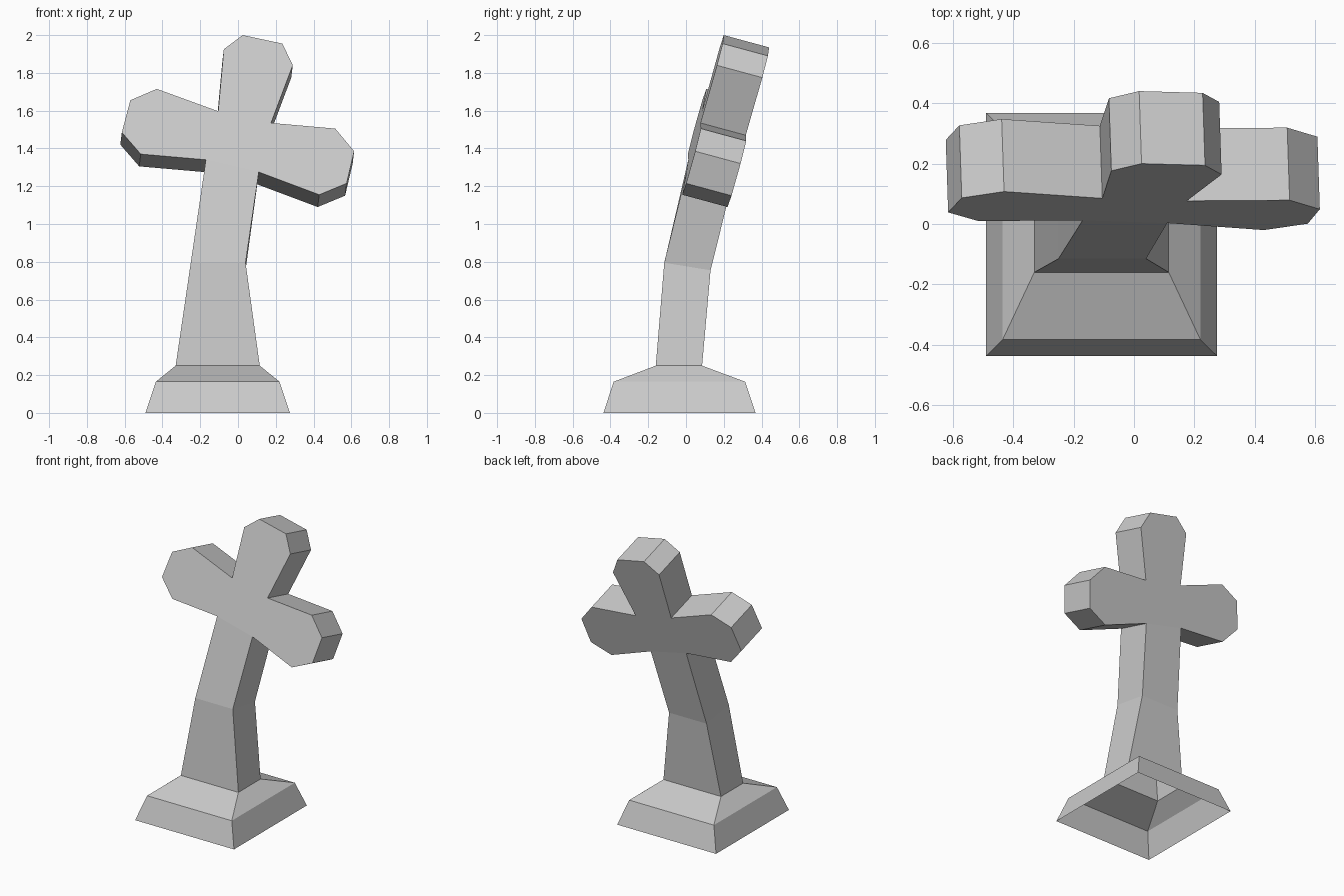
import bpy
import bmesh
from mathutils import Vector

cube = bpy.data.objects.get("Cube")
if cube:
    bpy.data.objects.remove(cube, do_unlink=True)

# One plain stone colour
stone = bpy.data.materials.new("grey stone")
stone.use_nodes = True
GREY = (0.6, 0.6, 0.6, 1)
stone.diffuse_color = GREY
stone.node_tree.nodes["Principled BSDF"].inputs["Base Color"].default_value = GREY

DEPTH = Vector((-0.008, 0.24, -0.065))   # thickness direction of the leaning head


def on_front(x, z):
    """Point on the tilted front plane of the head."""
    return Vector((x, -0.351 + 0.275 * z + 0.031 * x, z))


def rect(x0, x1, y0, y1, z0, z1):
    """Rectangular ring, front edge at z0 and back edge at z1."""
    return [Vector(p) for p in ((x0, y0, z0), (x1, y0, z0), (x1, y1, z1), (x0, y1, z1))]


def bridge(name, rings, caps=False, skip=()):
    """Join rings of equal length by side faces."""
    bm = bmesh.new()
    loops = [[bm.verts.new(p) for p in ring] for ring in rings]
    n = len(loops[0])
    for low, high in zip(loops, loops[1:]):
        for i in range(n):
            if i not in skip:
                j = (i + 1) % n
                bm.faces.new((low[i], low[j], high[j], high[i]))
    if caps:
        bm.faces.new(loops[0][::-1])
        bm.faces.new(loops[-1])
    mesh = bpy.data.meshes.new(name)
    bm.to_mesh(mesh)
    bm.free()
    mesh.materials.append(stone)
    obj = bpy.data.objects.new(name, mesh)
    bpy.context.collection.objects.link(obj)
    return obj


# Hollow stepped plinth, open underneath
neck = rect(-0.33, 0.115, -0.16, 0.085, 0.25, 0.25)
bridge("plinth", [
    rect(-0.49, 0.275, -0.437, 0.368, 0, 0),
    rect(-0.435, 0.22, -0.383, 0.313, 0.165, 0.165),
    neck,
])

# Bent shaft, rising from the plinth into the head
left, right = on_front(-0.17, 1.34), on_front(0.11, 1.275)
bridge("shaft", [
    neck,
    rect(-0.25, 0.04, -0.115, 0.13, 0.795, 0.755),
    [left, right, right + DEPTH, left + DEPTH],
])

# Leaning head with three clipped arms; the first side is left open for the shaft
outline = [
    (-0.17, 1.34), (0.11, 1.275),
    (0.43, 1.155), (0.575, 1.215), (0.615, 1.385), (0.515, 1.505), (0.175, 1.535),
    (0.29, 1.84), (0.235, 1.955), (0.025, 2.0), (-0.075, 1.925), (-0.105, 1.597),
    (-0.43, 1.715), (-0.57, 1.655), (-0.615, 1.485), (-0.515, 1.37),
]
front = [on_front(x, z) for x, z in outline]
back = [p + DEPTH for p in front]
bridge("cross_head", [back, front], caps=True, skip=(0,))
